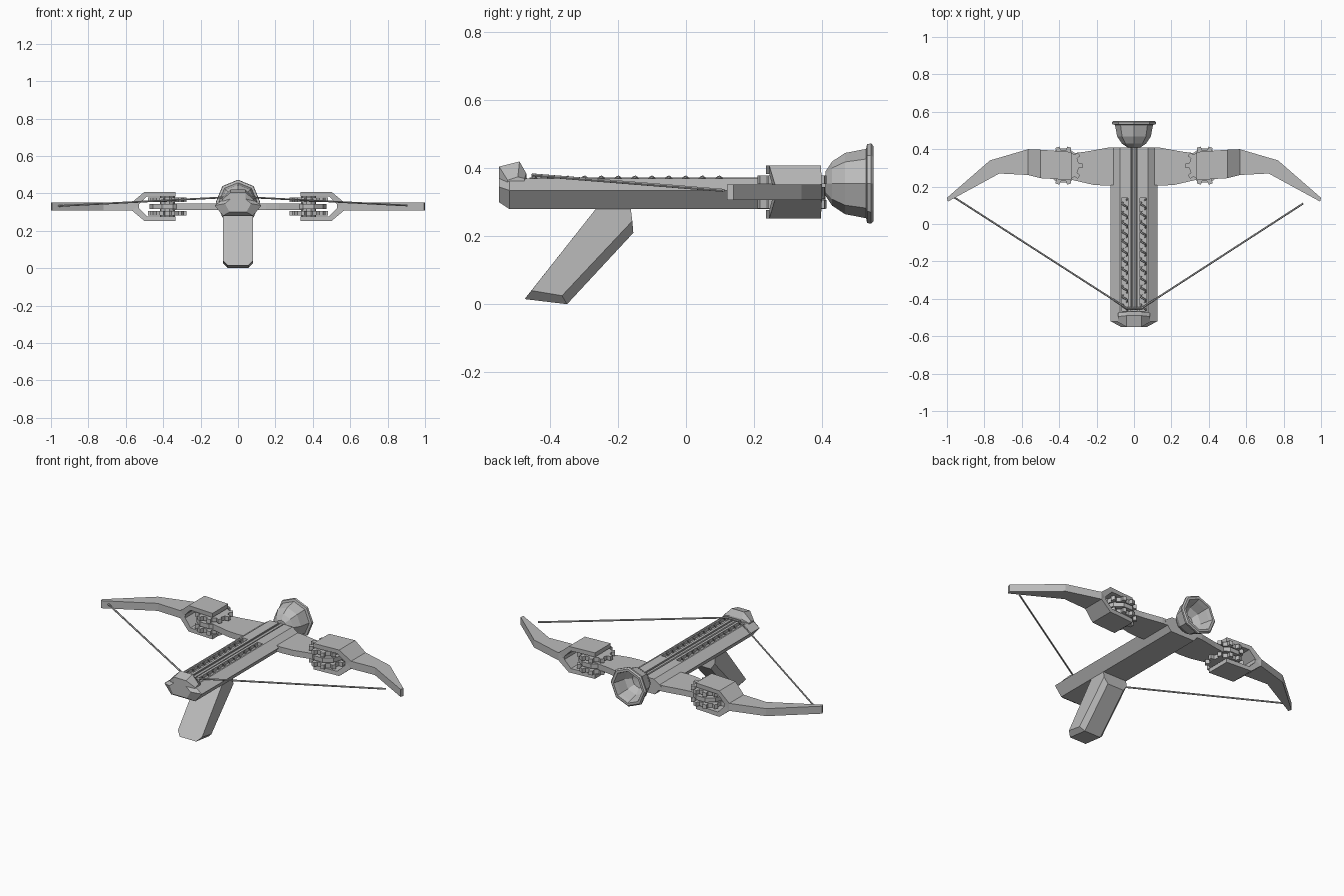
import bpy, bmesh, math
from mathutils import Vector

if "Cube" in bpy.data.objects:
    bpy.data.objects.remove(bpy.data.objects["Cube"])

gray = bpy.data.materials.new("plain gray")
gray.diffuse_color = (0.5, 0.5, 0.5, 1)
gray.use_nodes = True
gray.node_tree.nodes["Principled BSDF"].inputs["Base Color"].default_value = gray.diffuse_color


def make(name, bm):
    bmesh.ops.recalc_face_normals(bm, faces=bm.faces)
    me = bpy.data.meshes.new(name)
    bm.to_mesh(me)
    bm.free()
    me.materials.append(gray)
    ob = bpy.data.objects.new(name, me)
    bpy.context.collection.objects.link(ob)
    return ob


def loft(name, rings, closed=False):
    """Skin a list of equal-sized rings; cap the ends unless closed."""
    bm = bmesh.new()
    vs = [[bm.verts.new(p) for p in r] for r in rings]
    n, m = len(rings[0]), len(rings)
    for k in range(m if closed else m - 1):
        a, b = vs[k], vs[(k + 1) % m]
        for i in range(n):
            j = (i + 1) % n
            bm.faces.new((a[i], a[j], b[j], b[i]))
    if not closed:
        bm.faces.new(vs[0])
        bm.faces.new(vs[-1])
    return make(name, bm)


def slab(name, pts, z0, z1):
    return loft(name, [[(x, y, z) for x, y in pts] for z in (z0, z1)])


def box(name, x0, x1, y0, y1, z0, z1):
    return slab(name, [(x0, y0), (x1, y0), (x1, y1), (x0, y1)], z0, z1)


def tube(name, path, r, sides=6):
    rings = []
    for i, p in enumerate(path):
        t = (Vector(path[min(i + 1, len(path) - 1)]) - Vector(path[max(i - 1, 0)])).normalized()
        u = t.cross(Vector((0.1, 0.2, 1))).normalized()
        v = t.cross(u)
        rings.append([Vector(p) + r * (math.cos(a) * u + math.sin(a) * v)
                      for a in [2 * math.pi * k / sides for k in range(sides)]])
    return loft(name, rings)


# Stock: hexagonal beam tapering at the rear
def hexa(y, wt, wm, wb, z0, zm, z1):
    return [(-wt, y, z1), (wt, y, z1), (wm, y, zm), (wb, y, z0), (-wb, y, z0), (-wm, y, zm)]


stock = loft("stock", [hexa(-0.55, 0.04, 0.07, 0.045, 0.30, 0.345, 0.37),
                       hexa(-0.52, 0.075, 0.125, 0.08, 0.28, 0.335, 0.37),
                       hexa(0.41, 0.075, 0.125, 0.08, 0.28, 0.335, 0.37)])

# Grooves for the bolt and the two springs
for nm, x0, x1, y0, y1, d in [("bolt_groove", -0.017, 0.017, -0.465, 0.45, 0.345),
                              ("left_groove", -0.066, -0.032, -0.465, 0.14, 0.35),
                              ("right_groove", 0.032, 0.066, -0.465, 0.14, 0.35)]:
    cut = box(nm, x0, x1, y0, y1, d, 0.45)
    cut.hide_render = True
    cut.hide_viewport = True
    md = stock.modifiers.new(nm, 'BOOLEAN')
    md.operation = 'DIFFERENCE'
    md.solver = 'EXACT'
    md.object = cut

# Raised rear sight
prof_mid = [(-0.55, 0.33), (-0.55, 0.405), (-0.49, 0.42), (-0.47, 0.385), (-0.465, 0.33)]
prof_out = [(-0.525, 0.33), (-0.525, 0.365), (-0.495, 0.375), (-0.475, 0.37), (-0.475, 0.33)]
loft("rear_sight", [[(x, y, z) for y, z in p] for x, p in
                    ((-0.085, prof_out), (-0.04, prof_mid), (0.04, prof_mid), (0.085, prof_out))])

# Grip: flat back, chamfered front and foot
g_in = [(-0.25, 0.30), (-0.165, 0.30), (-0.158, 0.245), (-0.365, 0.025), (-0.455, 0.04)]
g_out = [(-0.25, 0.30), (-0.165, 0.30), (-0.155, 0.21), (-0.35, 0.0), (-0.475, 0.015)]
loft("grip", [[(x, y, z) for y, z in p] for x, p in
              ((-0.08, g_in), (-0.055, g_out), (0.055, g_out), (0.08, g_in))])

# Bolt shaft
tube("bolt_shaft", [(0, -0.46, 0.36), (0, 0.43, 0.36)], 0.013, 8)

# Octagonal suction cup, hollow towards +y
cup = [(0.410, 0.001), (0.410, 0.035), (0.430, 0.065), (0.468, 0.090), (0.53, 0.102),
       (0.533, 0.116), (0.545, 0.118), (0.552, 0.110), (0.552, 0.095), (0.53, 0.088),
       (0.475, 0.075), (0.445, 0.045), (0.440, 0.001)]
loft("suction_cup", [[(r * math.cos(k * math.pi / 4), y, 0.355 + r * math.sin(k * math.pi / 4))
                      for k in range(8)] for y, r in cup])

inner = [(0.09, 0.41), (0.14, 0.408), (0.25, 0.388), (0.35, 0.375),
         (0.35, 0.24), (0.22, 0.21), (0.15, 0.205), (0.09, 0.21)]
outer = [(0.53, 0.393), (0.565, 0.40), (0.77, 0.34), (1.0, 0.14),
         (0.995, 0.12), (0.72, 0.27), (0.565, 0.262), (0.53, 0.26)]
# fork arm: x, height from the middle plane, rear y, front y
fork = [(0.335, 0.078, 0.235, 0.385), (0.50, 0.078, 0.245, 0.397), (0.567, 0.022, 0.262, 0.40),
        (0.54, 0.0, 0.26, 0.395), (0.487, 0.053, 0.245, 0.395), (0.335, 0.053, 0.235, 0.385)]
MID = 0.33

for s, side in ((-1, "left"), (1, "right")):
    # Bow limbs
    slab(side + "_limb_root", [(s * x, y) for x, y in inner], 0.31, 0.345)
    slab(side + "_limb_tip", [(s * x, y) for x, y in outer], 0.307, 0.352)
    # Forks holding the gears
    for t, lvl in ((-1, "lower"), (1, "upper")):
        loft(f"{side}_{lvl}_fork", [[(s * f[0], f[c], MID + t * f[1]) for f in fork] for c in (2, 3)])
        # Gear with square teeth
        pts = []
        for k in range(10):
            for da, r in ((-0.25, 0.083), (-0.17, 0.104), (0.17, 0.104), (0.25, 0.083)):
                a = 2 * math.pi * (k + da) / 10
                pts.append((s * (0.378 + r * math.cos(a)), 0.312 + r * math.sin(a)))
        z = MID + t * 0.036
        slab(f"{side}_{lvl}_gear", pts, z - 0.0125, z + 0.0125)
    # Middle gear wheel and axle
    for nm, r, h in (("middle_wheel", 0.095, 0.013), ("gear_axle", 0.04, 0.06)):
        slab(f"{side}_{nm}", [(s * (0.378 + r * math.cos(k * math.pi / 5)),
                               0.312 + r * math.sin(k * math.pi / 5)) for k in range(10)],
             MID - h, MID + h)
    # Coil springs beside the bolt
    turns, seg = 12, 8
    path = []
    for k in range(turns * seg + 1):
        a = 2 * math.pi * k / seg
        path.append((s * 0.049 + 0.015 * math.cos(a), -0.46 + 0.595 * k / (turns * seg),
                     0.359 + 0.015 * math.sin(a)))
    tube(side + "_spring", path, 0.005, 5)
    # Drawn bow string
    tip = (-0.97, 0.148, 0.332) if s < 0 else (0.905, 0.11, 0.335)
    tube(side + "_string", [tip, (s * 0.04, -0.45, 0.38)], 0.005)

# String nock across the stock
tube("string_centre", [(-0.045, -0.45, 0.38), (0.045, -0.45, 0.38)], 0.006)
